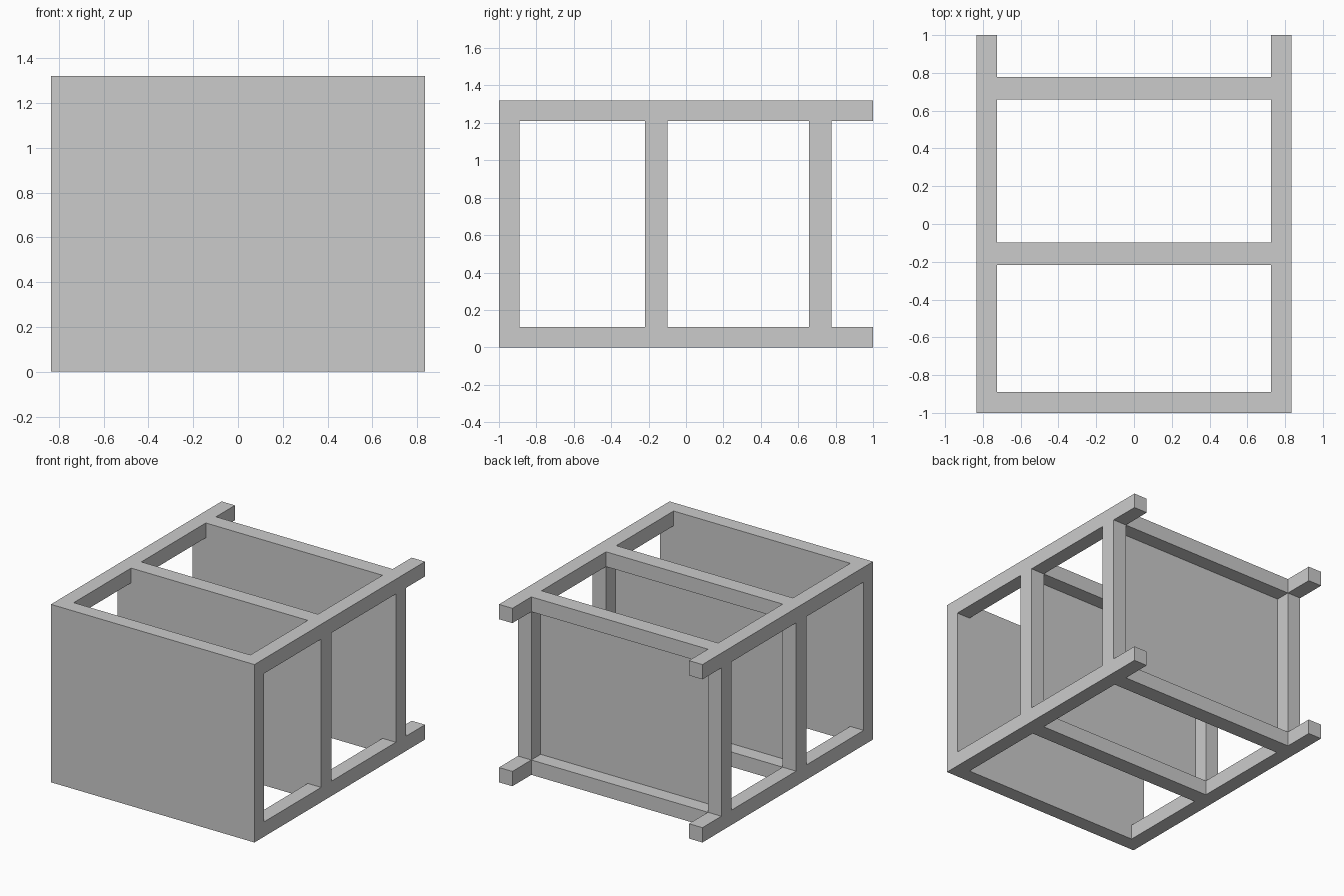
import bpy, bmesh

if "Cube" in bpy.data.objects:
    bpy.data.objects.remove(bpy.data.objects["Cube"])

W, D, H = 0.835, 1.0, 1.32      # half width, half depth, height
T = 0.11                        # rail thickness
SHEET = 0.01                    # thin divider panel thickness
OUT = 0.2                       # cutter overshoot


def box(name, x0, x1, y0, y1, z0, z1):
    bm = bmesh.new()
    bmesh.ops.create_cube(bm, size=1)
    for v in bm.verts:
        v.co = (x1 if v.co.x > 0 else x0,
                y1 if v.co.y > 0 else y0,
                z1 if v.co.z > 0 else z0)
    me = bpy.data.meshes.new(name)
    bm.to_mesh(me)
    bm.free()
    ob = bpy.data.objects.new(name, me)
    bpy.context.collection.objects.link(ob)
    return ob


def cut(target, *dims):
    cutter = box("cutter", *dims)
    cutter.hide_render = True
    mod = target.modifiers.new("cut", 'BOOLEAN')
    mod.operation = 'DIFFERENCE'
    mod.solver = 'EXACT'
    mod.object = cutter
    bpy.context.view_layer.objects.active = target
    bpy.ops.object.modifier_apply(modifier=mod.name)
    bpy.data.objects.remove(cutter, do_unlink=True)


# Solid block, carved into one continuous open shelf frame
frame = box("shelf_frame", -W, W, -D, D, 0, H)
xi, zb, zt = W - T, T, H - T

# Open bays: side windows and top-to-bottom openings; the rear bay runs out the back
bays = [(-0.89, -0.218), (-0.098, 0.658), (0.778, D + OUT)]
for y0, y1 in bays:
    cut(frame, -W - OUT, W + OUT, y0, y1, zb, zt)
    cut(frame, -xi, xi, y0, y1, -OUT, H + OUT)

# Recess behind each divider, leaving a thin sheet flush with its front
for (_, front), (back, _) in zip(bays, bays[1:]):
    cut(frame, -xi, xi, front + SHEET, back + 0.05, zb, zt)

# Tidy coplanar facets
bm = bmesh.new()
bm.from_mesh(frame.data)
bmesh.ops.remove_doubles(bm, verts=bm.verts, dist=1e-5)
bmesh.ops.dissolve_limit(bm, angle_limit=0.01, verts=bm.verts, edges=bm.edges)
bm.to_mesh(frame.data)
bm.free()
